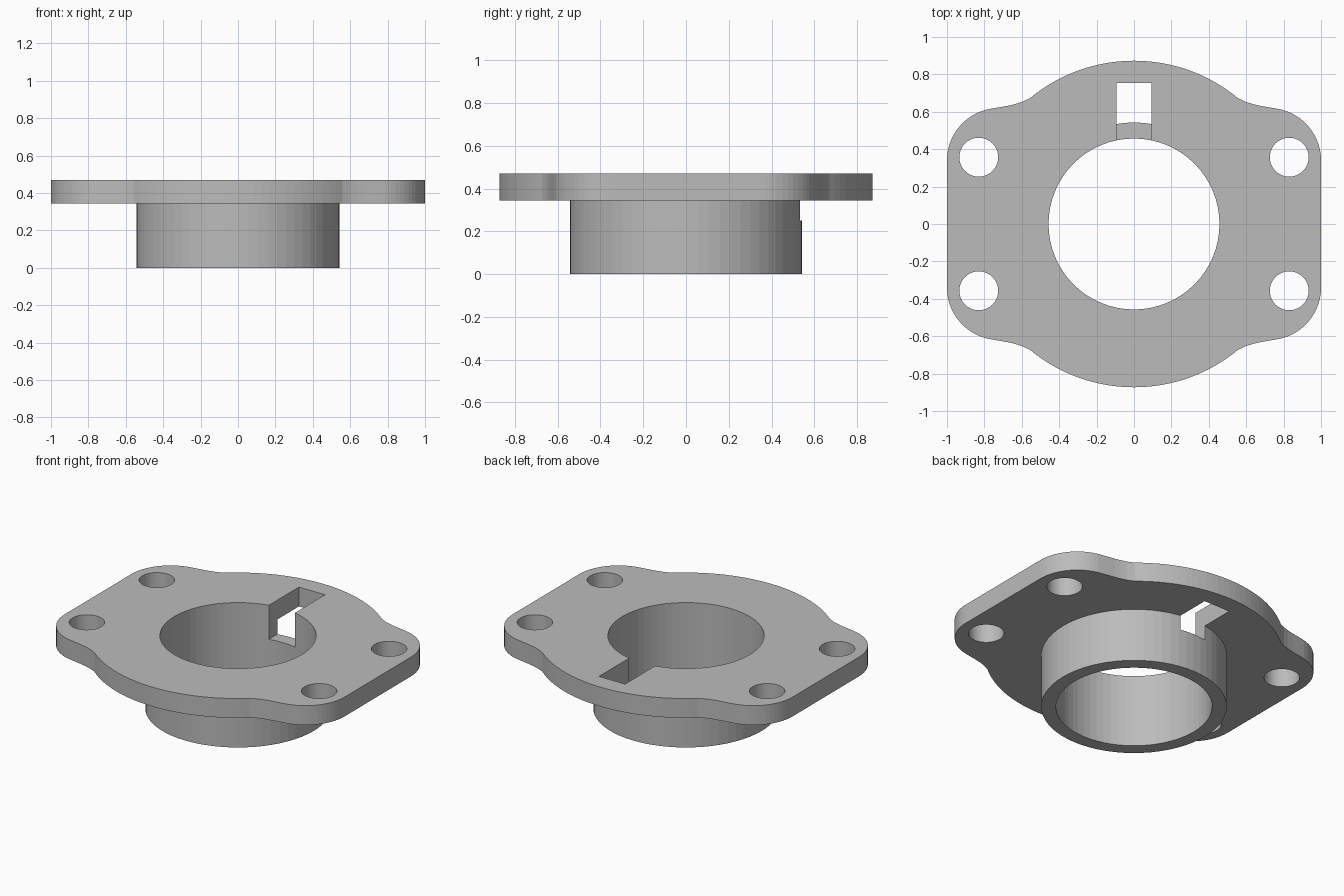
import bpy, bmesh, math

if "Cube" in bpy.data.objects:
    bpy.data.objects.remove(bpy.data.objects["Cube"])

PLATE_BOTTOM, PLATE_TOP = 0.345, 0.47

grey = bpy.data.materials.new("plain grey")
grey.diffuse_color = (0.5, 0.5, 0.5, 1)
grey.use_nodes = True
grey.node_tree.nodes["Principled BSDF"].inputs["Base Color"].default_value = grey.diffuse_color


def prism(name, outline, z0, z1):
    """Extrude a counter-clockwise outline from z0 to z1."""
    bm = bmesh.new()
    face = bm.faces.new([bm.verts.new((x, y, z0)) for x, y in outline])
    top = bmesh.ops.extrude_face_region(bm, geom=[face])["geom"]
    bmesh.ops.translate(bm, vec=(0, 0, z1 - z0),
                        verts=[v for v in top if isinstance(v, bmesh.types.BMVert)])
    bmesh.ops.recalc_face_normals(bm, faces=bm.faces)
    mesh = bpy.data.meshes.new(name)
    bm.to_mesh(mesh)
    bm.free()
    mesh.materials.append(grey)
    obj = bpy.data.objects.new(name, mesh)
    bpy.context.collection.objects.link(obj)
    return obj


def arc(cx, cy, r, a0, a1, n):
    angles = [math.radians(a0 + (a1 - a0) * i / n) for i in range(n + 1)]
    return [(cx + r * math.cos(a), cy + r * math.sin(a)) for a in angles]


def circle(cx, cy, r, n):
    return arc(cx, cy, r, 0, 360, n)[:-1]


def boolean(target, tool, operation):
    mod = target.modifiers.new(operation, 'BOOLEAN')
    mod.operation = operation
    mod.solver = 'EXACT'
    mod.object = tool
    bpy.context.view_layer.objects.active = target
    bpy.ops.object.modifier_apply(modifier=mod.name)
    bpy.data.objects.remove(tool)


# Plate outline: one quarter, mirrored to the other three
quarter = arc(0.72, 0.34, 0.28, 0, 82, 14)
quarter += [(0.727, 0.623), (0.68, 0.631), (0.64, 0.640), (0.60, 0.652)]
quarter += arc(0, 0, 0.873, 50.3, 90, 14)
half = quarter + [(-x, y) for x, y in reversed(quarter[:-1])]
outline = half + [(-x, -y) for x, y in half]
flange = prism("flange", outline, PLATE_BOTTOM, PLATE_TOP)

# Collar below the plate
boolean(flange, prism("collar", circle(0, 0, 0.543, 64), 0, 0.40), 'UNION')

# Central bore, corner bolt holes and key slot
boolean(flange, prism("bore", circle(0, 0, 0.457, 64), -0.1, 0.6), 'DIFFERENCE')
for sx in (-1, 1):
    for sy in (-1, 1):
        boolean(flange, prism("bolt_hole", circle(sx * 0.83, sy * 0.357, 0.104, 40),
                              0.2, 0.6), 'DIFFERENCE')
slot = [(-0.093, 0.3), (0.093, 0.3), (0.093, 0.755), (-0.093, 0.755)]
boolean(flange, prism("key_slot", slot, 0.25, 0.6), 'DIFFERENCE')
